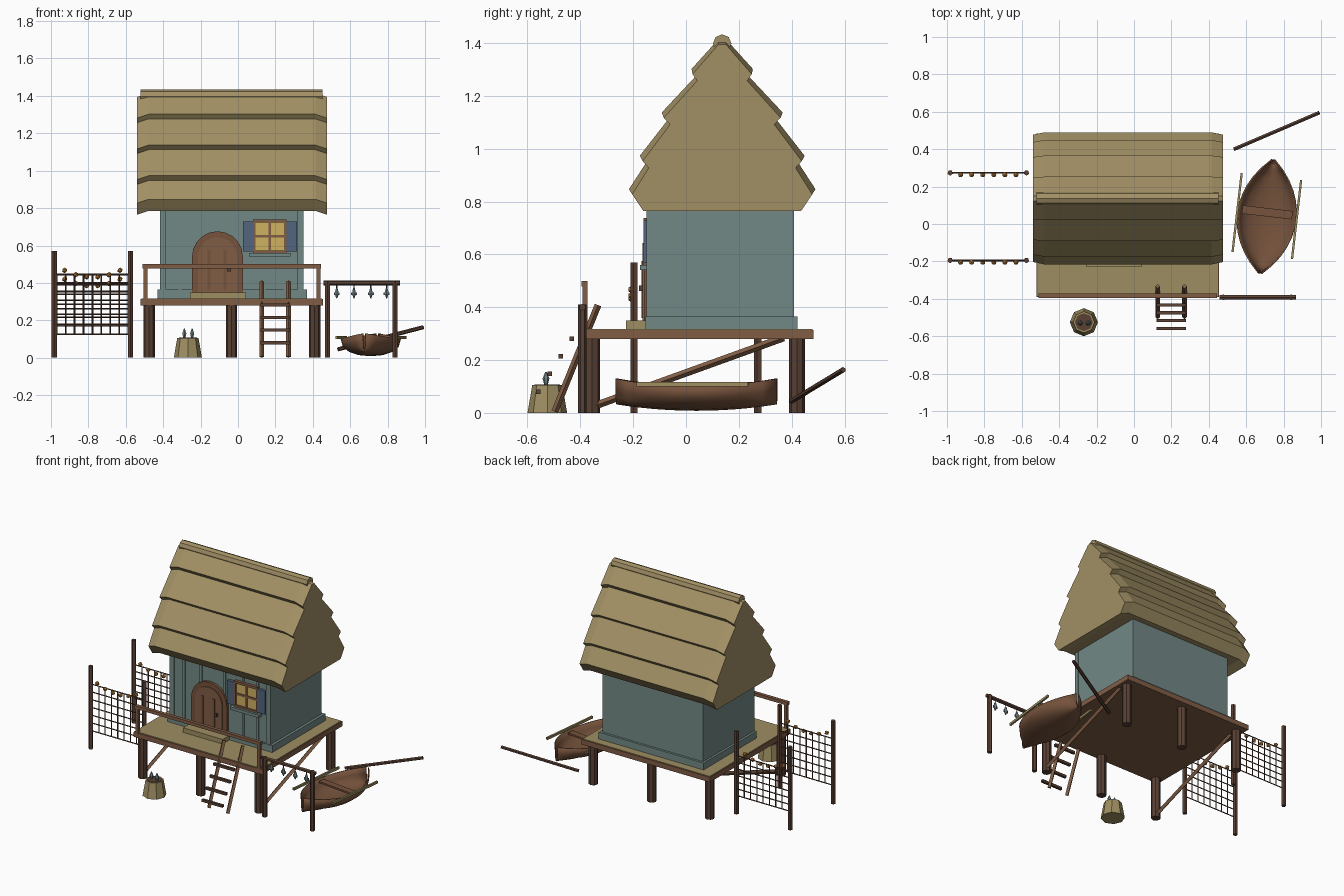
import bpy, bmesh, math
from mathutils import Vector, Matrix

cube = bpy.data.objects.get("Cube")
if cube:
    bpy.data.objects.remove(cube)

def material(name, r, g, b):
    m = bpy.data.materials.new(name)
    m.use_nodes = True
    m.diffuse_color = (r, g, b, 1)
    m.node_tree.nodes["Principled BSDF"].inputs["Base Color"].default_value = (r, g, b, 1)
    return m

THATCH = material("thatch", .36, .28, .13)
TAN = material("pale_wood", .34, .27, .12)
WALL = material("teal_wall", .17, .25, .24)
WOOD = material("wood", .22, .11, .06)
DARK = material("dark_wood", .10, .052, .034)
HULL = material("red_wood", .18, .085, .045)
GLOW = material("yellow", .62, .44, .12)
BLUE = material("shutter_blue", .085, .13, .21)
ORANGE = material("float_orange", .55, .22, .04)
FISH = material("fish_grey", .17, .24, .26)

def finish(bm, name, mat):
    bmesh.ops.recalc_face_normals(bm, faces=bm.faces)
    me = bpy.data.meshes.new(name)
    bm.to_mesh(me)
    bm.free()
    me.materials.append(mat)
    ob = bpy.data.objects.new(name, me)
    bpy.context.collection.objects.link(ob)
    return ob

def add_box(bm, x0, x1, y0, y1, z0, z1):
    m = Matrix.Translation(((x0 + x1) / 2, (y0 + y1) / 2, (z0 + z1) / 2))
    bmesh.ops.create_cube(bm, size=1, matrix=m @ Matrix.Diagonal((x1 - x0, y1 - y0, z1 - z0, 1)))

def add_rod(bm, p, q, r, n=6, r2=None):
    p, q = Vector(p), Vector(q)
    d = q - p
    m = Matrix.Translation((p + q) / 2) @ d.to_track_quat('Z', 'Y').to_matrix().to_4x4()
    bmesh.ops.create_cone(bm, cap_ends=True, segments=n, radius1=r,
                          radius2=r if r2 is None else r2, depth=d.length, matrix=m)

def boxes(name, mat, *specs):
    bm = bmesh.new()
    for s in specs:
        add_box(bm, *s)
    return finish(bm, name, mat)

def rods(name, mat, r, n, *ends):
    bm = bmesh.new()
    for p, q in ends:
        add_rod(bm, p, q, r, n)
    return finish(bm, name, mat)

def loft(name, mat, rings):
    bm = bmesh.new()
    vs = [[bm.verts.new(p) for p in ring] for ring in rings]
    n = len(vs[0])
    for a, b in zip(vs, vs[1:]):
        for i in range(n):
            bm.faces.new((a[i], a[(i + 1) % n], b[(i + 1) % n], b[i]))
    bm.faces.new(vs[0])
    bm.faces.new(vs[-1])
    return finish(bm, name, mat)

# Platform, legs and side braces
boxes("platform_frame", WOOD, (-.52, .455, -.39, .483, .28, .314))
boxes("deck_boards", TAN, (-.515, .45, -.385, .478, .313, .318))
rods("platform_legs", DARK, .03, 8,
     *[((x, y, 0), (x, y, .285)) for x in (-.475, -.035, .41) for y in (-.355, .42)])
rods("side_braces", WOOD, .014, 4,
     *[((x, -.35, .025), (x, .37, .285)) for x in (-.475, .42)])

# Front railing
boxes("front_railing", WOOD, (-.51, .445, -.395, -.372, .478, .5),
      *[(x - .01, x + .01, -.392, -.373, .31, .48) for x in (-.495, .43)])

# House body
boxes("house_walls", WALL, (-.415, .35, -.14, .408, .31, .82))
boxes("wall_plinth", WALL, (-.43, .368, -.153, .423, .315, .365))
boxes("front_battens", WALL,
      *[(x - .008, x + .008, -.147, -.13, .36, .8) for x in (-.31, -.18, .0, .14, .25)],
      *[(x - .016, x + .016, -.149, -.12, .36, .8) for x in (-.4, .335)])
boxes("door_step", TAN, (-.257, .043, -.228, -.14, .316, .35))

# Thatched roof: stepped profile, drooping at both ends
half = [(.31, .785), (.353, .847), (.288, .947), (.312, .973), (.204, 1.112),
        (.229, 1.137), (.098, 1.277), (.116, 1.302), (.014, 1.415)]
profile = half + [(-y, z) for y, z in reversed(half)]
MID, RIDGE = -.032, .137
loft("thatched_roof", THATCH,
     [[(MID + x, RIDGE + y * s, z - drop) for y, z in profile]
      for x, s, drop in ((-.507, .965, .02), (-.447, 1, 0), (.447, 1, 0), (.507, .965, .02))])
rods("roof_ridge", THATCH, .035, 8, ((-.52, RIDGE, 1.398), (.452, RIDGE, 1.398)))

# Arched door
def arch(name, mat, r, y, bottom):
    pts = [(-r, bottom)] + [(-r * math.cos(a), .54 + r * math.sin(a))
                            for a in [math.pi * i / 10 for i in range(11)]] + [(r, bottom)]
    loft(name, mat, [[(-.11 + x, yy, z) for x, z in pts] for yy in (y, -.12)])

arch("door_frame", HULL, .136, -.158, .345)
arch("door_leaf", WOOD, .104, -.164, .347)
boxes("door_straps", HULL, *[(x - .008, x + .008, -.168, -.15, .36, .575) for x in (-.155, -.07)])
boxes("door_handle", DARK, (-.058, -.038, -.178, -.16, .462, .482))

# Window with shutters
boxes("window_pane", GLOW, (.09, .25, -.15, -.13, .57, .725))
boxes("window_bars", WOOD, (.163, .177, -.156, -.13, .57, .725), (.09, .25, -.156, -.13, .642, .656),
      (.08, .26, -.16, -.13, .722, .738), (.08, .26, -.16, -.13, .56, .574),
      (.08, .093, -.158, -.13, .56, .73), (.247, .26, -.158, -.13, .56, .73))
boxes("shutters", BLUE, (.028, .082, -.16, -.135, .568, .728), (.258, .316, -.16, -.135, .568, .728))
boxes("window_sill", WALL, (.06, .28, -.175, -.13, .54, .56))

# Ladder
rods("ladder_rails", WOOD, .013, 4, *[((x, -.497, .005), (x, -.333, .408)) for x in (.127, .27)])
boxes("ladder_rungs", DARK,
      *[(.12, .277, -.567 + .042 * i, -.55 + .042 * i, .072 + .067 * i, .089 + .067 * i) for i in range(4)])

# Net fences, each a rope grid between two posts with floats on a sagging line
def net_fence(name, y, top, sag_top):
    rods(name + "_posts", DARK, .015, 5, *[((x, y, 0), (x, y, .57)) for x in (-.983, -.575)])
    cols = [-.97 + .048 * i for i in range(9)]
    rows = [.125 + (top - .125) * i / 6 for i in range(7)]
    rods(name + "_ropes", DARK, .0042, 4,
         *[((x, y, .125), (x, y, top)) for x in cols],
         *[((-.983, y, z), (-.575, y, z)) for z in rows])
    bm = bmesh.new()
    for i in range(6):
        t = (i - 2.5) / 2.5
        bmesh.ops.create_icosphere(bm, subdivisions=1, radius=.015, matrix=Matrix.Translation(
            (-.779 + .148 * t, y - .01, sag_top - .036 * (1 - t * t))))
    finish(bm, name + "_floats", ORANGE)

net_fence("front_net", -.195, .445, .467)
net_fence("back_net", .273, .40, .42)

# Fish drying rack
rods("rack_posts", DARK, .016, 6, *[((x, -.392, 0), (x, -.392, .41)) for x in (.478, .84)])
rods("rack_beam", DARK, .013, 6, ((.458, -.392, .4), (.865, -.392, .4)))

def add_fish(bm, x, y, z, up):
    add_rod(bm, (x, y, z), (x, y, z + up * .03), .005, 6, .013)
    add_rod(bm, (x, y, z + up * .03), (x, y, z + up * .055), .013, 6, .003)

hung = [.528, .62, .71, .795]
rods("fish_strings", DARK, .003, 4, *[((x, -.392, .36), (x, -.392, .4)) for x in hung])
bm = bmesh.new()
for x in hung:
    add_fish(bm, x, -.392, .373, -1)
    add_box(bm, x - .016, x + .016, -.396, -.388, .335, .35)
finish(bm, "hanging_fish", FISH)

# Bucket of fish
bm = bmesh.new()
add_rod(bm, (-.268, -.525, 0), (-.268, -.525, .105), .075, 8, .057)
finish(bm, "bucket", TAN)
rods("bucket_opening", DARK, .048, 8, ((-.268, -.525, .1), (-.268, -.525, .108)))
bm = bmesh.new()
for x in (-.287, -.245):
    add_fish(bm, x, -.53, .1, 1)
finish(bm, "bucket_fish", FISH)

# Rowing boat: open hull from cross-sections, thickened
TURN = Matrix.Translation((.71, .04, 0)) @ Matrix.Rotation(math.radians(-6.6), 4, 'Z')
bm = bmesh.new()
grid = []
for i in range(13):
    t = -1 + i / 6
    w = .156 * max(1 - abs(t) ** 2, .03) ** .85
    top, low = .1 + .03 * t * t, .012 + .024 * t * t
    ring = []
    for k in range(9):
        a = math.pi * k / 8
        ring.append(bm.verts.new(TURN @ Vector((w * math.cos(a), .305 * t,
                                                top - (top - low) * math.sin(a) ** .8))))
    grid.append(ring)
for a, b in zip(grid, grid[1:]):
    for k in range(8):
        bm.faces.new((a[k], a[k + 1], b[k + 1], b[k]))
boat = finish(bm, "boat_hull", HULL)
solid = boat.modifiers.new("thickness", 'SOLIDIFY')
solid.thickness = .008
solid.offset = 0
bpy.context.view_layer.objects.active = boat
boat.select_set(True)
bpy.ops.object.shade_smooth_by_angle(angle=math.radians(40))

seat = boxes("boat_seat", HULL, (-.135, .135, 0, .045, .085, .097))
seat.matrix_world = TURN
rails = boxes("boat_side_rails", GLOW, *[(x - .006, x + .006, -.21, .215, .1, .116) for x in (-.16, .16)])
rails.data.materials[0] = TAN
rails.matrix_world = TURN

# Loose pole leaning beside the boat
rods("loose_pole", DARK, .011, 6, ((.535, .4, .045), (.99, .595, .163)))
